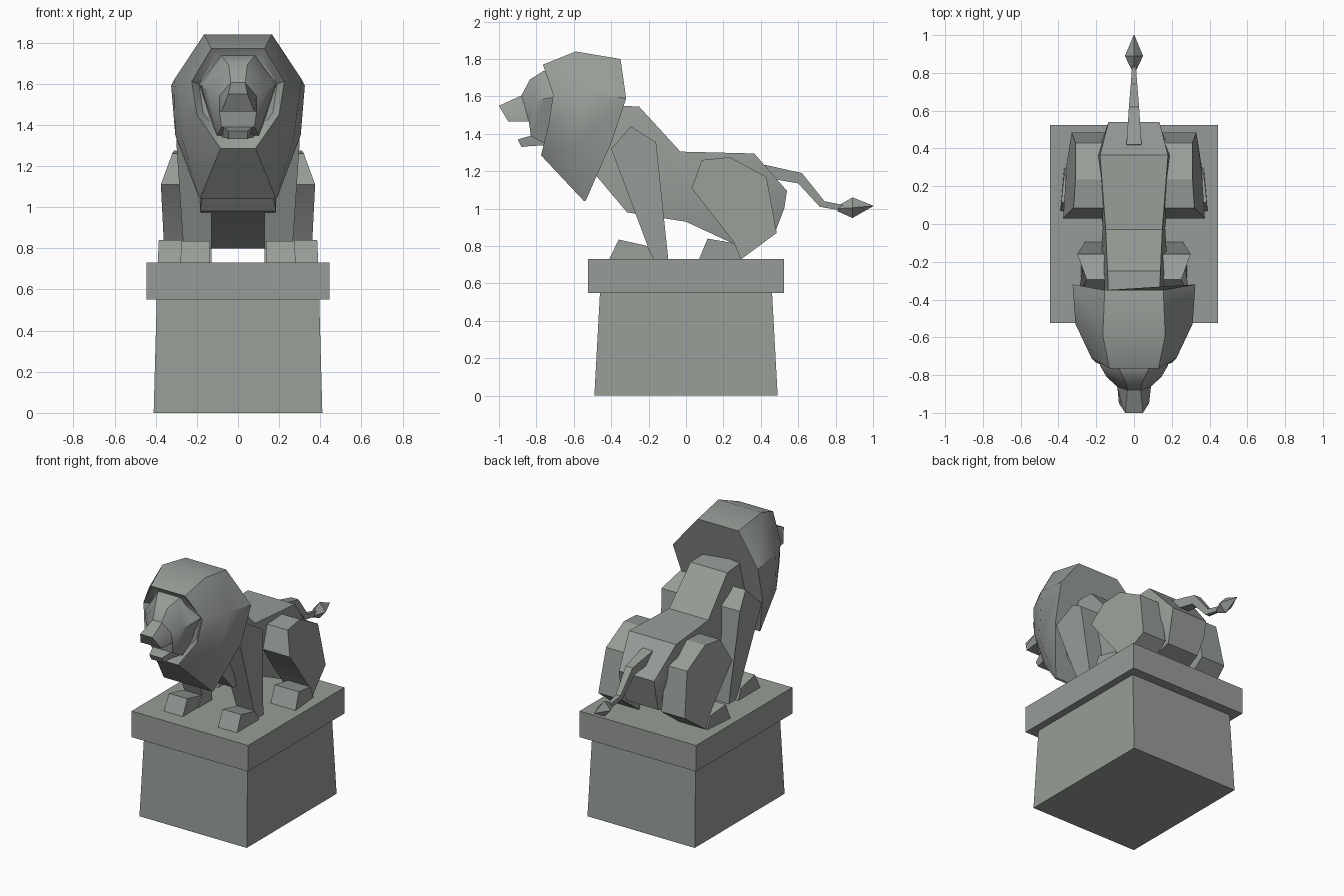
import bpy, bmesh, math

stone = bpy.data.materials.new("grey_green_stone")
stone.diffuse_color = (0.31, 0.335, 0.31, 1)


def loft(name, rings, angle=30):
    """Skin a list of equal-sized point rings and cap both ends."""
    bm = bmesh.new()
    vs = [[bm.verts.new(p) for p in r] for r in rings]
    n = len(rings[0])
    for a, b in zip(vs, vs[1:]):
        for i in range(n):
            j = (i + 1) % n
            bm.faces.new((a[i], a[j], b[j], b[i]))
    bm.faces.new(vs[0])
    bm.faces.new(vs[-1][::-1])
    bmesh.ops.recalc_face_normals(bm, faces=bm.faces)
    me = bpy.data.meshes.new(name)
    bm.to_mesh(me)
    bm.free()
    me.materials.append(stone)
    ob = bpy.data.objects.new(name, me)
    bpy.context.collection.objects.link(ob)
    bpy.ops.object.select_all(action='DESELECT')
    ob.select_set(True)
    bpy.context.view_layer.objects.active = ob
    bpy.ops.object.shade_smooth_by_angle(angle=math.radians(angle))
    return ob


def sym(half):
    """Close a right-hand half ring with its mirror image."""
    return half + [(-x, y, z) for x, y, z in reversed(half)]


def rect(hx, hy, z):
    return [(-hx, -hy, z), (hx, -hy, z), (hx, hy, z), (-hx, hy, z)]


def pair(name, inner, pts):
    """Side slab from (y, z, outer x) points, made on both sides."""
    for side, s in (("right", 1), ("left", -1)):
        loft(f"{name}_{side}", [[(s * x, y, z) for y, z, x in pts],
                                [(s * inner, y, z) for y, z, x in pts]])


# pedestal
loft("pedestal_block", [rect(.41, .49, 0), rect(.395, .46, .55)])
loft("pedestal_slab", [rect(.445, .525, .55), rect(.445, .525, .73)])

# body, from neck to rump
loft("body", [
    sym([(.13, -.50, 1.56), (.15, -.48, 1.35), (.15, -.475, 1.17)]),
    sym([(.14, -.25, 1.545), (.18, -.28, 1.28), (.185, -.315, .98)]),
    sym([(.15, -.03, 1.305), (.165, -.02, 1.12), (.14, 0, .93)]),
    sym([(.18, .365, 1.295), (.20, .36, 1.10), (.14, .28, .80)]),
    sym([(.135, .54, 1.095), (.135, .525, 1.0), (.12, .475, .87)]),
])

# mane, from the back edge to the recessed face opening
loft("mane", [
    sym([(.155, -.35, 1.80), (.325, -.32, 1.59), (.305, -.40, 1.35), (.19, -.535, 1.045)]),
    sym([(.165, -.59, 1.84), (.31, -.53, 1.62), (.27, -.60, 1.33), (.185, -.545, 1.04)]),
    sym([(.13, -.765, 1.77), (.225, -.71, 1.61), (.20, -.735, 1.45), (.085, -.775, 1.285)]),
    sym([(.11, -.74, 1.73), (.19, -.67, 1.60), (.17, -.69, 1.46), (.07, -.74, 1.33)]),
], 40)

# face with brow, cheeks and muzzle
loft("face", [
    sym([(.09, -.66, 1.75), (.19, -.65, 1.60), (.11, -.66, 1.34)]),
    sym([(.08, -.765, 1.735), (.18, -.75, 1.59), (.10, -.76, 1.35)]),
    sym([(.045, -.835, 1.69), (.145, -.81, 1.57), (.08, -.83, 1.39)]),
    sym([(.035, -.88, 1.605), (.09, -.86, 1.54), (.09, -.84, 1.465)]),
    sym([(.047, -1.0, 1.55), (.06, -.98, 1.515), (.08, -.95, 1.465)]),
])
loft("jaw", [
    sym([(.08, -.72, 1.40), (.08, -.72, 1.34)]),
    sym([(.07, -.83, 1.39), (.055, -.83, 1.335)]),
    sym([(.047, -.90, 1.37), (.047, -.88, 1.33)]),
])

# legs and paws
pair("front_leg", .13, [(-.40, 1.32, .30), (-.295, 1.44, .25), (-.16, 1.355, .30),
                        (-.095, .73, .26), (-.25, .73, .26), (-.205, .80, .265)])
pair("front_paw", .135, [(-.41, .73, .28), (-.36, .835, .275), (-.205, .80, .275),
                         (-.17, .73, .28)])
pair("hind_leg", .15, [(.03, 1.11, .375), (.085, 1.26, .32), (.235, 1.275, .31),
                       (.43, 1.17, .31), (.485, .87, .33), (.295, .73, .36),
                       (.26, .815, .36)])
pair("hind_paw", .20, [(.07, .73, .39), (.115, .84, .385), (.26, .815, .37),
                       (.295, .73, .37)])

# tail: (top y, top z, bottom y, bottom z, half width)
loft("tail", [sym([(w, y, z), (w, b, c)]) for y, z, b, c, w in [
    (.42, 1.235, .40, 1.17, .04), (.62, 1.19, .60, 1.135, .027),
    (.74, 1.04, .715, 1.01, .017), (.84, 1.02, .83, .99, .01)]])

# pointed tail tuft with a diamond section
loft("tail_tuft", [[(w, y, z), (0, y, z + h), (-w, y, z), (0, y, z - h)] for y, z, w, h in [
    (.81, 1.0, .01, .014), (.89, 1.005, .048, .055), (1.0, 1.015, .002, .002)]], 20)
